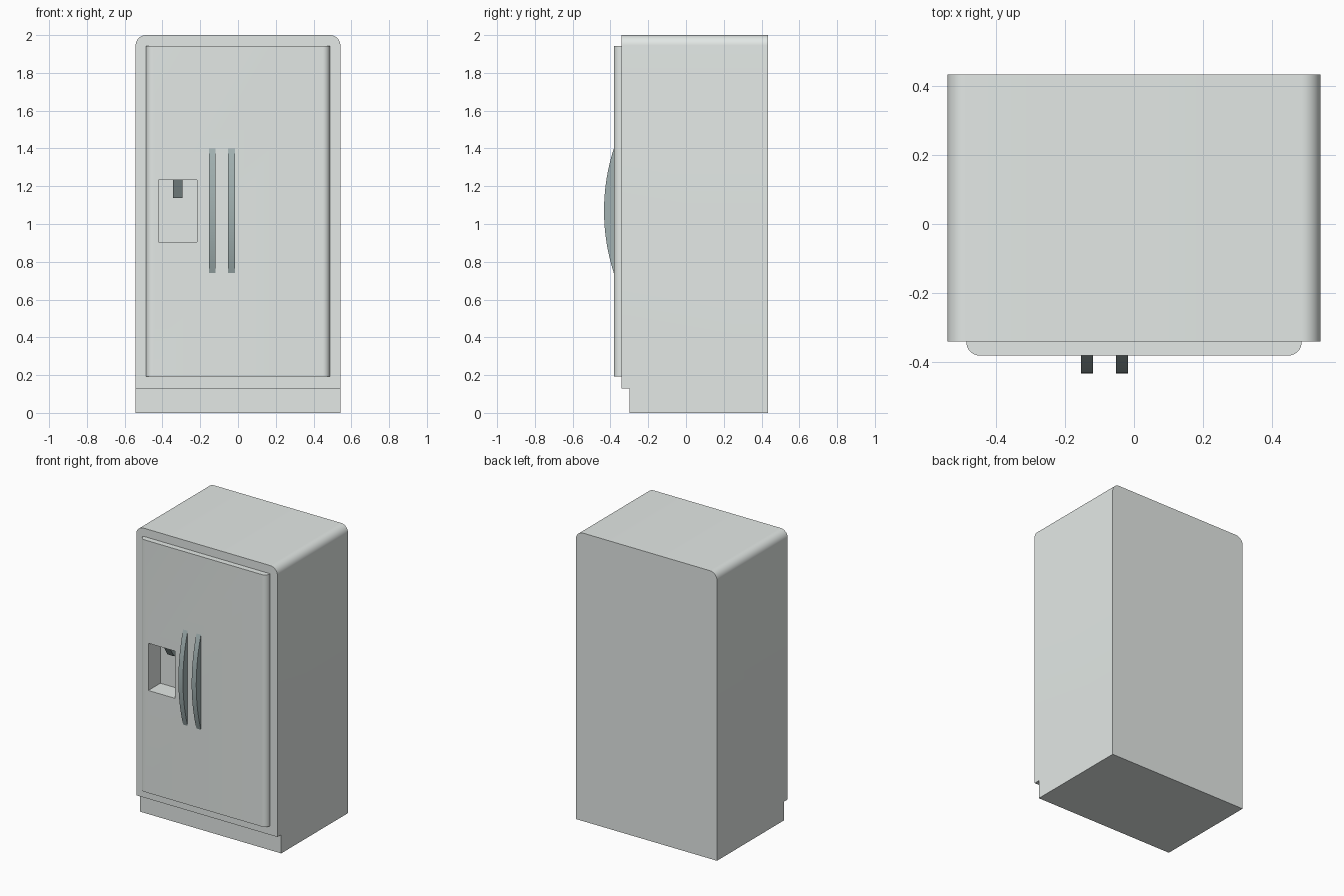
import bpy, bmesh, math
from mathutils import Vector

if "Cube" in bpy.data.objects:
    bpy.data.objects.remove(bpy.data.objects["Cube"])


def prism(name, points, offset, mat=None, bevel_test=None, radius=0.0):
    """Extrude a flat outline by an offset, optionally rounding chosen edges."""
    bm = bmesh.new()
    face = bm.faces.new([bm.verts.new(p) for p in points])
    ext = bmesh.ops.extrude_face_region(bm, geom=[face], use_keep_orig=True)
    verts = [g for g in ext["geom"] if isinstance(g, bmesh.types.BMVert)]
    bmesh.ops.translate(bm, verts=verts, vec=Vector(offset))
    bmesh.ops.recalc_face_normals(bm, faces=bm.faces)
    if bevel_test:
        edges = [e for e in bm.edges if bevel_test(e.verts[0].co, e.verts[1].co)]
        bmesh.ops.bevel(bm, geom=edges, offset=radius, segments=10,
                        profile=0.5, affect='EDGES')
        bmesh.ops.recalc_face_normals(bm, faces=bm.faces)
    mesh = bpy.data.meshes.new(name)
    bm.to_mesh(mesh)
    bm.free()
    obj = bpy.data.objects.new(name, mesh)
    bpy.context.collection.objects.link(obj)
    if mat:
        mesh.materials.append(mat)
    return obj


def activate(obj):
    bpy.ops.object.select_all(action='DESELECT')
    obj.select_set(True)
    bpy.context.view_layer.objects.active = obj


def material(name, rgb):
    mat = bpy.data.materials.new(name)
    mat.diffuse_color = (*rgb, 1)
    mat.use_nodes = True
    mat.node_tree.nodes["Principled BSDF"].inputs["Base Color"].default_value = mat.diffuse_color
    return mat


enamel = material("pale_enamel", (0.77, 0.81, 0.79))
steel = material("handle_steel", (0.36, 0.44, 0.44))

W, BACK, FRONT, DOOR = 0.542, 0.434, -0.342, -0.382

# Cabinet: side profile with a recessed plinth, rounded along the top edges
side = [(-0.30, 0), (BACK, 0), (BACK, 2), (FRONT, 2), (FRONT, 0.13), (-0.30, 0.13)]
cabinet = prism("cabinet", [(-W, y, z) for y, z in side], (2 * W, 0, 0), enamel,
                bevel_test=lambda a, b: min(a.z, b.z) > 1.99 and abs(a.x - b.x) < 1e-4,
                radius=0.055)

# Door panel with rounded vertical front edges
DW = 0.487
plan = [(-DW, FRONT), (-DW, DOOR), (DW, DOOR), (DW, FRONT)]
door = prism("door", [(x, y, 0.193) for x, y in plan], (0, 0, 1.75), enamel,
             bevel_test=lambda a, b: abs(a.z - b.z) > 1 and a.y < DOOR + 0.01,
             radius=0.038)

# Dispenser recess cut through the door into the cabinet
RX0, RX1, RZ0, RZ1, RY = -0.421, -0.216, 0.905, 1.233, -0.25
cutter = prism("dispenser_cutter",
               [(RX0, RY, RZ0), (RX1, RY, RZ0), (RX1, RY, RZ1), (RX0, RY, RZ1)],
               (0, -0.2, 0), enamel)
for obj in (cabinet, door):
    mod = obj.modifiers.new("recess", 'BOOLEAN')
    mod.operation, mod.solver, mod.object = 'DIFFERENCE', 'EXACT', cutter
    activate(obj)
    bpy.ops.object.modifier_apply(modifier=mod.name)
bpy.data.objects.remove(cutter)

# Sloping dispenser spout
spout = [(-0.34, RZ1), (-0.28, 1.137), (RY, 1.137), (RY, RZ1)]
prism("dispenser_spout", [(-0.345, y, z) for y, z in spout], (0.05, 0, 0), steel)

# Bowed handles: shallow arc segments standing on the door
half, rise, zc = 0.33, 0.052, 1.07
R = (half ** 2 + rise ** 2) / (2 * rise)
a0 = math.asin(half / R)
N = 24
arc = []
for i in range(N + 1):
    a = -a0 + 2 * a0 * i / N
    arc.append((DOOR - rise + R * (1 - math.cos(a)), zc + R * math.sin(a)))
handles = [prism(name, [(x, y, z) for y, z in arc], (0.035, 0, 0), steel)
           for name, x in (("left_handle", -0.154), ("right_handle", -0.052))]

for obj in [cabinet, door] + handles:
    activate(obj)
    bpy.ops.object.shade_smooth_by_angle(angle=math.radians(30))
